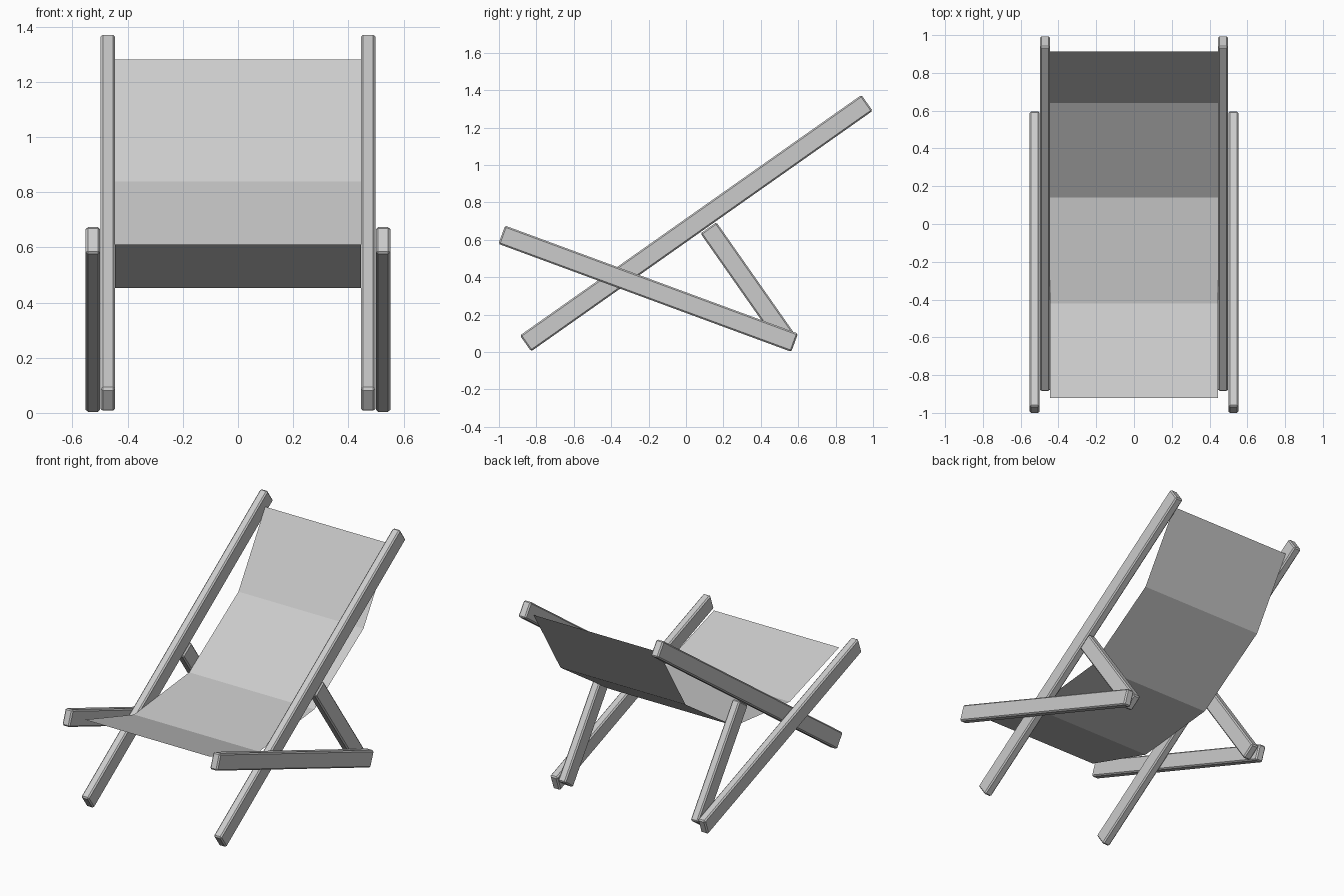
import bpy
import bmesh
import math
from mathutils import Matrix, Vector

if "Cube" in bpy.data.objects:
    bpy.data.objects.remove(bpy.data.objects["Cube"])


def beam(name, x_in, x_out, start, end, width=0.104, bevel=0.008):
    """Bevelled bar in a yz plane, running from start to end (y, z)."""
    a, b = Vector(start), Vector(end)
    d, mid = b - a, (a + b) / 2
    angle = math.atan2(d.y, d.x)
    for side, sx in (("right", 1), ("left", -1)):
        bm = bmesh.new()
        bmesh.ops.create_cube(bm, size=1)
        bm.transform(Matrix.Diagonal((x_out - x_in, d.length, width, 1)))
        bmesh.ops.bevel(bm, geom=bm.edges[:], offset=bevel, segments=1,
                        affect='EDGES')
        me = bpy.data.meshes.new(f"{name}_{side}")
        bm.to_mesh(me)
        bm.free()
        ob = bpy.data.objects.new(f"{name}_{side}", me)
        ob.location = (sx * (x_in + x_out) / 2, mid.x, mid.y)
        ob.rotation_euler.x = angle
        bpy.context.collection.objects.link(ob)


# Long back rails, outer seat rails and rear struts
beam("back_rail", 0.445, 0.498, (-0.858, 0.046), (0.968, 1.332))
beam("seat_rail", 0.500, 0.552, (-0.985, 0.627), (0.581, 0.050))
beam("rear_strut", 0.445, 0.498, (0.12, 0.664), (0.552, 0.048))

# Fabric sling: a single folded sheet
profile = [(-0.92, 0.61), (-0.42, 0.452), (0.14, 0.51), (0.64, 0.838), (0.912, 1.28)]
verts = [(x, y, z) for y, z in profile for x in (-0.445, 0.445)]
faces = [(2 * i, 2 * i + 1, 2 * i + 3, 2 * i + 2) for i in range(len(profile) - 1)]
me = bpy.data.meshes.new("fabric_sling")
me.from_pydata(verts, [], faces)
bpy.context.collection.objects.link(bpy.data.objects.new("fabric_sling", me))
